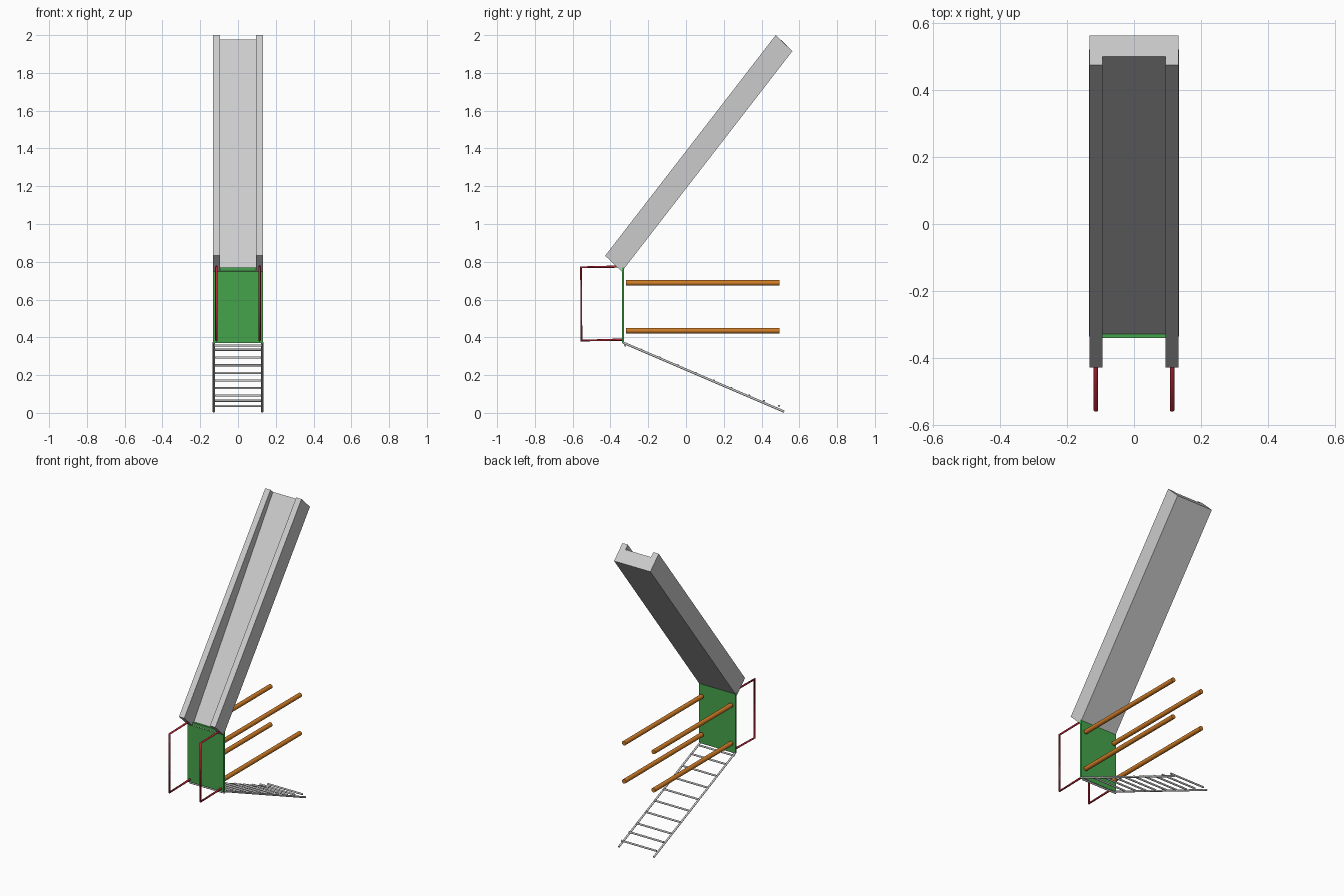
import bpy, bmesh
from mathutils import Vector

if "Cube" in bpy.data.objects:
    bpy.data.objects.remove(bpy.data.objects["Cube"])


def material(name, rgb):
    m = bpy.data.materials.new(name)
    m.diffuse_color = (*rgb, 1)
    m.use_nodes = True
    m.node_tree.nodes["Principled BSDF"].inputs["Base Color"].default_value = m.diffuse_color
    return m


GREEN = material("green", (0.06, 0.37, 0.07))
RED = material("red", (0.5, 0.02, 0.04))
ORANGE = material("orange", (0.62, 0.2, 0.02))


def add_mesh(name, bm, mat=None):
    bmesh.ops.recalc_face_normals(bm, faces=bm.faces)
    me = bpy.data.meshes.new(name)
    bm.to_mesh(me)
    bm.free()
    ob = bpy.data.objects.new(name, me)
    bpy.context.collection.objects.link(ob)
    if mat:
        me.materials.append(mat)
    return ob


def rod(name, a, b, radius, mat=None, sides=20):
    a, b = Vector(a), Vector(b)
    d = b - a
    bpy.ops.mesh.primitive_cylinder_add(vertices=sides, radius=radius, depth=d.length,
                                        location=(a + b) / 2)
    ob = bpy.context.object
    ob.name = name
    ob.rotation_euler = d.to_track_quat('Z', 'Y').to_euler()
    bpy.ops.object.shade_smooth_by_angle()
    if mat:
        ob.data.materials.append(mat)
    return ob


def bent_tube(name, pts, radius, mat):
    cu = bpy.data.curves.new(name, 'CURVE')
    cu.dimensions = '3D'
    cu.bevel_depth = radius
    cu.bevel_resolution = 3
    cu.use_fill_caps = True
    sp = cu.splines.new('POLY')
    sp.points.add(len(pts) - 1)
    for p, co in zip(sp.points, pts):
        p.co = (*co, 1)
    cu.materials.append(mat)
    bpy.context.collection.objects.link(bpy.data.objects.new(name, cu))


# Slide chute: U section lofted from a deep lower end to a shallow upper end
W, INNER = 0.133, 0.094


def u_section(bm, base, rim, floor):
    half = [(W, base), (W, rim), (INNER, rim), (INNER, floor)]
    loop = half + [(-x, p) for x, p in reversed(half)]
    return [bm.verts.new((x, *p)) for x, p in loop]


bm = bmesh.new()
low = u_section(bm, (-0.34, 0.748), (-0.428, 0.832), (-0.341, 0.750))
high = u_section(bm, (0.563, 1.915), (0.475, 2.0), (0.50, 1.977))
bm.faces.new(low)
bm.faces.new(high)
for i in range(8):
    j = (i + 1) % 8
    bm.faces.new((low[i], low[j], high[j], high[i]))
add_mesh("slide_chute", bm)

# Green platform board
bm = bmesh.new()
bmesh.ops.create_cube(bm, size=1)
bmesh.ops.scale(bm, vec=(0.267, 0.012, 0.4), verts=bm.verts)
bmesh.ops.translate(bm, vec=(0, -0.334, 0.57), verts=bm.verts)
add_mesh("platform", bm, GREEN)

# Red hand rails, orange legs and ladder rails on each side
for s, side in ((-1, "left"), (1, "right")):
    x = s * 0.114
    bent_tube("hand_rail_" + side,
              [(x, -0.335, 0.775), (x, -0.556, 0.771), (x, -0.553, 0.383), (x, -0.335, 0.388)],
              0.0065, RED)
    for z, level in ((0.688, "upper"), (0.435, "lower")):
        rod(f"leg_{level}_{side}", (s * 0.108, -0.318, z), (s * 0.108, 0.495, z), 0.0145, ORANGE)
    rod("ladder_rail_" + side, (s * 0.128, -0.335, 0.373), (s * 0.128, 0.52, 0.0065), 0.006, sides=16)

# Ladder rungs
rungs = [(-0.322, 0.357), (-0.235, 0.334), (-0.138, 0.293), (-0.043, 0.252), (0.052, 0.211),
         (0.147, 0.171), (0.24, 0.131), (0.335, 0.092), (0.413, 0.064), (0.492, 0.037)]
for i, (y, z) in enumerate(rungs):
    rod(f"ladder_rung_{i + 1}", (-0.128, y, z), (0.128, y, z), 0.0058, sides=16)
